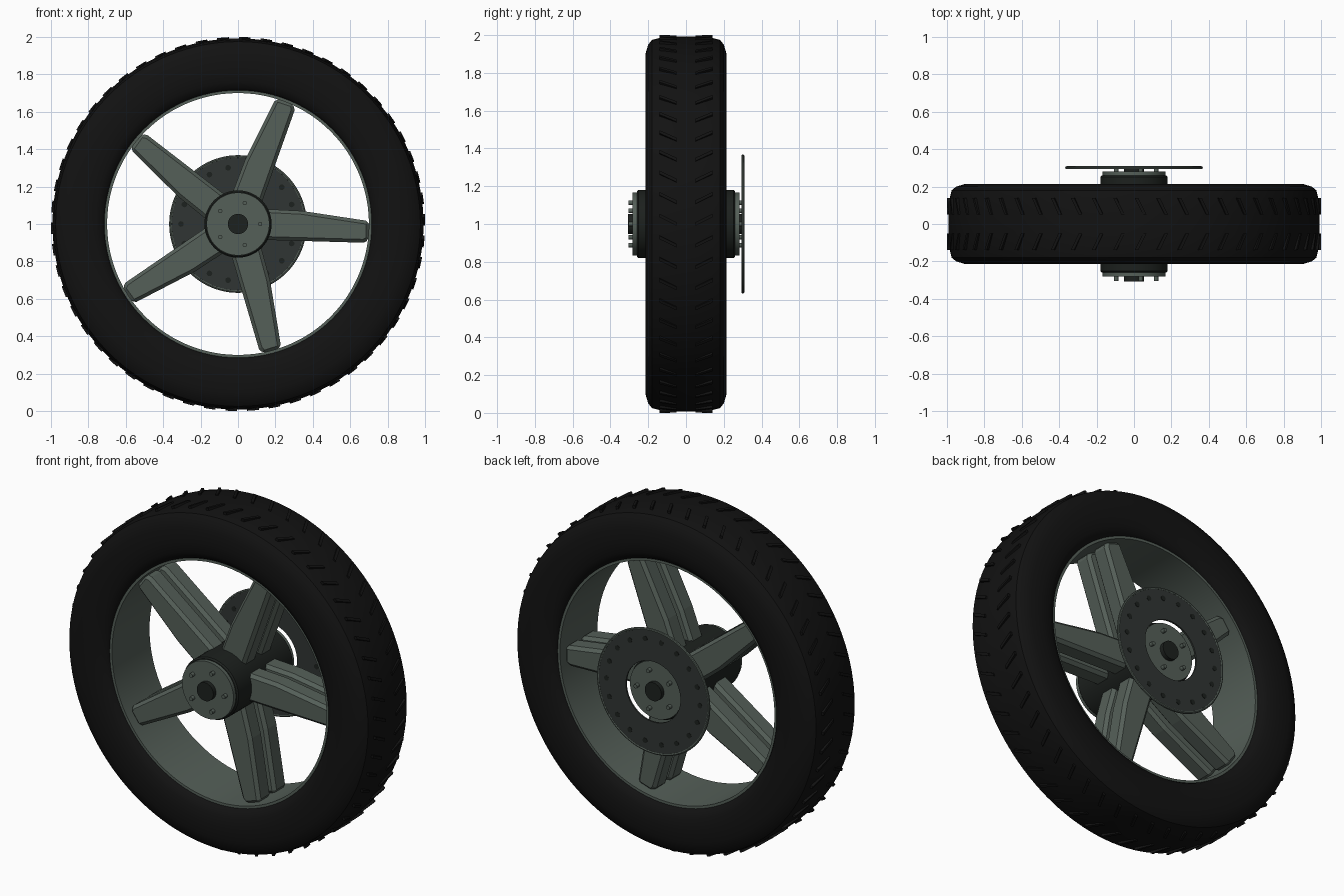
import bpy, bmesh
from math import cos, sin, pi, radians

if "Cube" in bpy.data.objects:
    bpy.data.objects.remove(bpy.data.objects["Cube"])

ZC = 1.0  # wheel centre height


def mat(name, c):
    m = bpy.data.materials.new(name)
    m.diffuse_color = (*c, 1)
    m.use_nodes = True
    m.node_tree.nodes["Principled BSDF"].inputs["Base Color"].default_value = m.diffuse_color
    return m


RUBBER = mat("rubber", (0.006, 0.006, 0.006))
METAL = mat("grey_green_metal", (0.09, 0.115, 0.098))
DARK = mat("dark_metal", (0.012, 0.015, 0.013))
STEEL = mat("disc_steel", (0.03, 0.036, 0.033))


def pt(r, a, y):
    return (r * cos(a), y, ZC + r * sin(a))


def finish(bm, name, m, smooth=True):
    bmesh.ops.recalc_face_normals(bm, faces=bm.faces)
    me = bpy.data.meshes.new(name)
    bm.to_mesh(me)
    bm.free()
    ob = bpy.data.objects.new(name, me)
    bpy.context.collection.objects.link(ob)
    me.materials.append(m)
    if smooth:
        bpy.ops.object.select_all(action='DESELECT')
        ob.select_set(True)
        bpy.context.view_layer.objects.active = ob
        bpy.ops.object.shade_smooth_by_angle(angle=radians(35))
    return ob


def lathe(name, prof, m, n=96):
    """Revolve a closed (radius, y) profile about the axle."""
    bm = bmesh.new()
    rings = [[bm.verts.new(pt(r, 2 * pi * i / n, y)) for r, y in prof] for i in range(n)]
    for i in range(n):
        a, b = rings[i], rings[(i + 1) % n]
        for j in range(len(prof)):
            k = (j + 1) % len(prof)
            bm.faces.new((a[j], a[k], b[k], b[j]))
    return finish(bm, name, m)


def prism(bm, pts, y0, y1):
    """Extrude an (x, z) outline along y."""
    a = [bm.verts.new((x, y0, z)) for x, z in pts]
    b = [bm.verts.new((x, y1, z)) for x, z in pts]
    bm.faces.new(a)
    bm.faces.new(b[::-1])
    for i in range(len(pts)):
        j = (i + 1) % len(pts)
        bm.faces.new((a[i], a[j], b[j], b[i]))


def disc(bm, r, y0, y1, n, x=0, z=ZC):
    prism(bm, [(x + r * cos(2 * pi * i / n), z + r * sin(2 * pi * i / n)) for i in range(n)], y0, y1)


# tyre
half = [(0.712, 0.17), (0.725, 0.19), (0.76, 0.208), (0.82, 0.215), (0.90, 0.215),
        (0.95, 0.2), (0.975, 0.18), (0.985, 0.14), (0.992, 0.06)]
lathe("tyre", half + [(r, -y) for r, y in half[::-1]], RUBBER, 128)

# slanted tread lugs in two mirrored rows
bm = bmesh.new()
N, W = 54, 0.009
for i in range(N):
    a = 2 * pi * i / N
    for s in (-1, 1):
        v = []
        for r in (0.965, 1.0):
            for y, da in ((0.05, 0), (0.14, 0.045)):
                for w in (-W, W):
                    v.append(bm.verts.new(pt(r, a + da + w, s * y)))
        for f in ((0, 1, 3, 2), (4, 5, 7, 6), (0, 1, 5, 4), (2, 3, 7, 6), (0, 2, 6, 4), (1, 3, 7, 5)):
            bm.faces.new([v[k] for k in f])
finish(bm, "tread_lugs", RUBBER, False)

# rim band
lathe("rim", [(0.70, -0.175), (0.715, -0.175), (0.715, 0.175), (0.70, 0.175)], METAL)

# five spokes, each a front and a back bar
outline = [(0.14, -0.085), (0.14, 0.08), (0.34, 0.07), (0.703, 0.015), (0.703, -0.085), (0.67, -0.10)]
bm = bmesh.new()
for k in range(5):
    c, s = cos(k * 2 * pi / 5), sin(k * 2 * pi / 5)
    pts = [(u * c - v * s, ZC + u * s + v * c) for u, v in outline]
    for y0 in (-0.13, 0.015):
        prism(bm, pts, y0, y0 + 0.115)
spokes = finish(bm, "spokes", METAL, False)
bev = spokes.modifiers.new("bevel", 'BEVEL')
bev.width, bev.segments = 0.018, 1
bev.limit_method, bev.angle_limit = 'ANGLE', radians(50)

# hub barrel
lathe("hub", [(0.05, -0.26), (0.172, -0.26), (0.18, -0.252), (0.18, 0.252), (0.172, 0.26), (0.05, 0.26)], DARK, 64)

# hub caps, axle and bolts on both sides
bm = bmesh.new()
for s in (-1, 1):
    disc(bm, 0.168, s * 0.25, s * 0.282, 64)
finish(bm, "hub_caps", METAL)
bm = bmesh.new()
disc(bm, 0.054, -0.307, 0.307, 32)
finish(bm, "axle", DARK)
bm = bmesh.new()
for s in (-1, 1):
    for k in range(5):
        x, _, z = pt(0.118, k * 2 * pi / 5, 0)
        disc(bm, 0.012, s * 0.275, s * 0.305, 12, x, z)
finish(bm, "bolts", METAL)

# brake disc with edge ring and drilled spots
lathe("brake_disc", [(0.178, 0.296), (0.36, 0.296), (0.36, 0.306), (0.178, 0.306)], STEEL)
lathe("brake_disc_edge", [(0.36 + 0.008 * cos(t * pi / 4), 0.301 + 0.008 * sin(t * pi / 4))
                          for t in range(8)], METAL)
bm = bmesh.new()
for k in range(18):
    x, _, z = pt(0.305, k * 2 * pi / 18, 0)
    disc(bm, 0.015, 0.294, 0.308, 16, x, z)
finish(bm, "brake_disc_spots", DARK)
